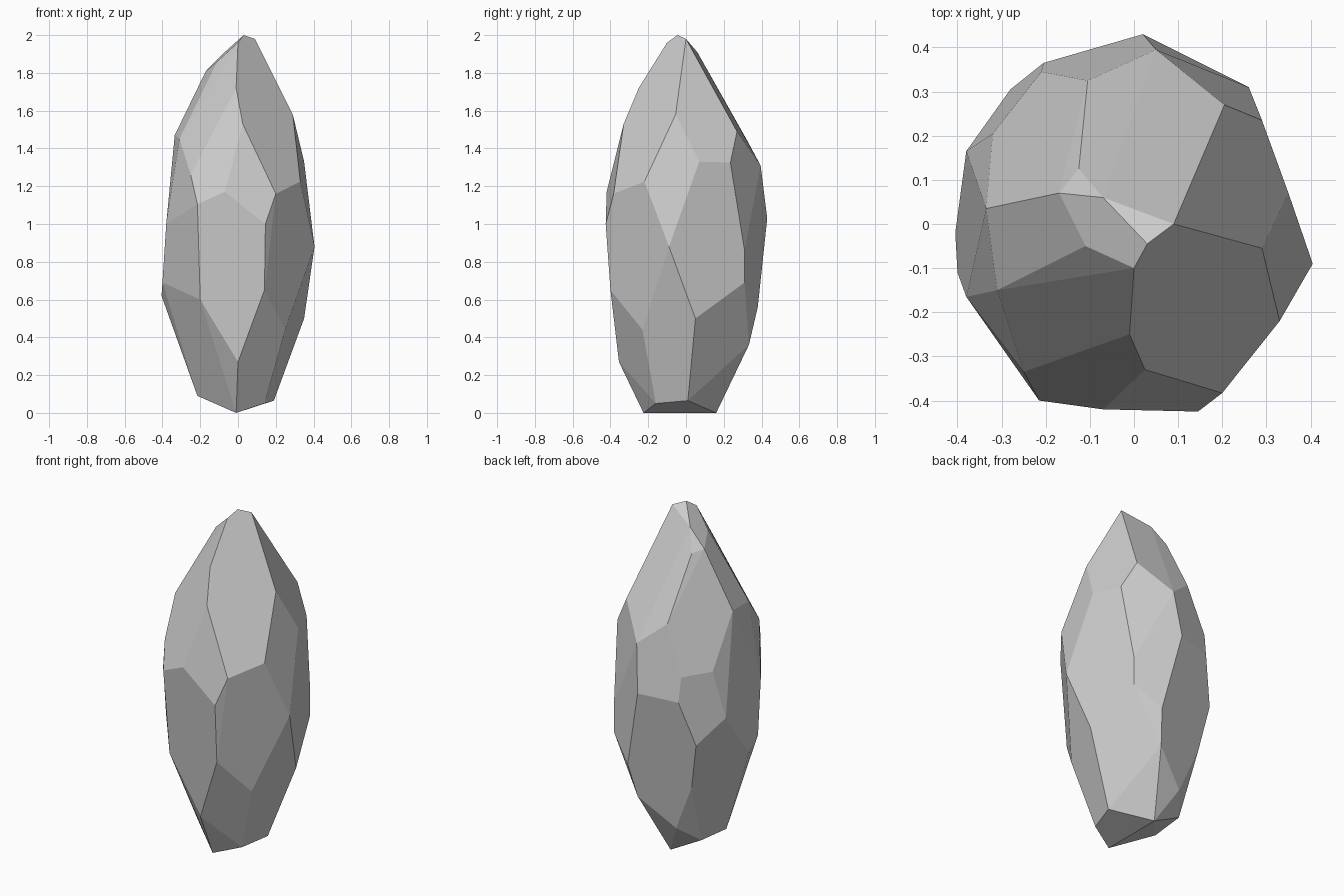
import bpy, bmesh, math

# Corner points of the cut stone, from the tip down to the foot
corners = [
    # tip
    (.03, -.045, 2), (.09, 0, 1.98), (0, -.1, 1.96), (-.11, -.05, 1.86),
    (-.07, .06, 1.91), (-.125, .125, 1.79), (-.17, .07, 1.81),
    # shoulder
    (-.01, -.25, 1.72), (.025, -.33, 1.53), (.29, -.055, 1.58), (.205, .27, 1.49),
    (-.31, -.15, 1.45), (-.335, .035, 1.47), (-.105, .325, 1.44),
    (.05, .395, 1.31), (.29, .235, 1.325), (.35, .07, 1.33), (-.25, -.335, 1.26),
    # girdle
    (.33, -.22, 1.225), (.2, -.383, 1.16), (.145, -.425, 1), (-.07, -.42, 1.17),
    (-.215, -.4, 1.105), (-.38, -.165, 1), (-.21, .345, 1.155), (-.32, .205, 1.165),
    (.02, .43, 1.03), (-.205, .365, 1.01), (-.38, .165, .89), (.405, -.09, .88),
    (.26, .31, .86), (-.28, .305, .75),
    # lower body
    (.26, .31, .69), (-.4, -.11, .69), (-.405, -.02, .62), (.14, -.4, .65),
    (-.2, -.362, .6), (.12, .38, .56), (.35, .05, .5), (.25, -.23, .44),
    (.087, .333, .36), (-.228, .272, .475), (0, -.355, .27), (-.11, .25, .19),
    # foot
    (.14, -.16, .05), (.19, .01, .065), (-.01, -.225, 0), (-.01, .16, 0),
    (-.215, -.075, .09), (-.2, .14, .1),
]

# Wrap the corners in a convex shell and merge nearly coplanar facets
bm = bmesh.new()
for c in corners:
    bm.verts.new(c)
bmesh.ops.convex_hull(bm, input=bm.verts[:])
loose = [v for v in bm.verts if not v.link_faces]
bmesh.ops.delete(bm, geom=loose, context='VERTS')
bmesh.ops.dissolve_limit(bm, angle_limit=math.radians(5),
                         verts=bm.verts[:], edges=bm.edges[:])
bmesh.ops.recalc_face_normals(bm, faces=bm.faces[:])

mesh = bpy.data.meshes.new("faceted_stone")
bm.to_mesh(mesh)
bm.free()
stone = bpy.data.objects.new("faceted_stone", mesh)
bpy.context.collection.objects.link(stone)
